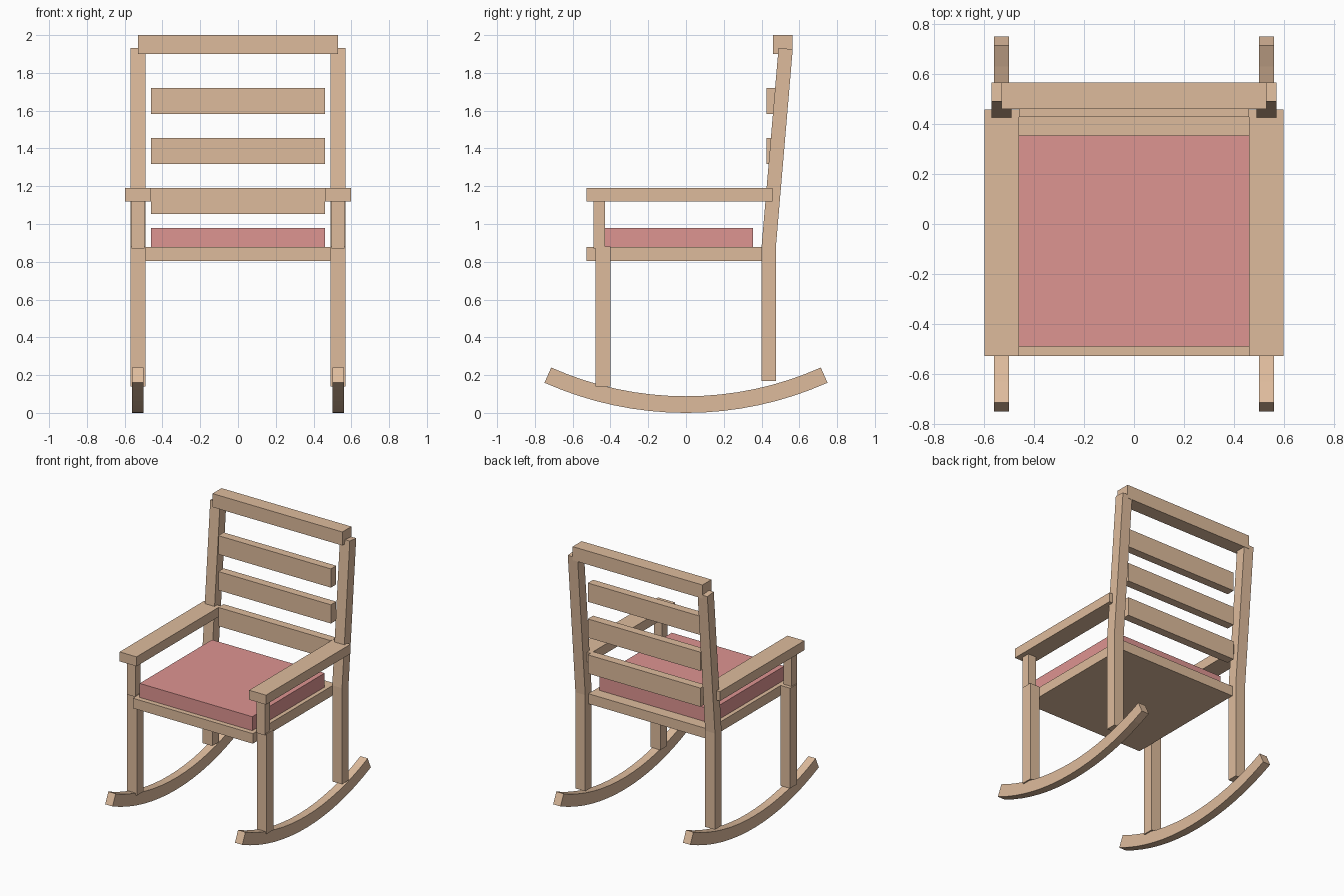
import bpy, math

if "Cube" in bpy.data.objects:
    bpy.data.objects.remove(bpy.data.objects["Cube"])


def material(name, rgb):
    m = bpy.data.materials.new(name)
    m.diffuse_color = (*rgb, 1)
    m.use_nodes = True
    m.node_tree.nodes["Principled BSDF"].inputs["Base Color"].default_value = m.diffuse_color
    return m


WOOD = material("light wood", (0.73, 0.50, 0.335))
FABRIC = material("rose fabric", (0.73, 0.297, 0.285))


def extrude_x(name, profile, x0, x1, mat=WOOD):
    """Solid from a closed (y, z) profile, counter-clockwise seen from +x."""
    n = len(profile)
    verts = [(x, y, z) for x in (x0, x1) for y, z in profile]
    faces = [tuple(reversed(range(n))), tuple(range(n, 2 * n))]
    faces += [(i, (i + 1) % n, n + (i + 1) % n, n + i) for i in range(n)]
    me = bpy.data.meshes.new(name)
    me.from_pydata(verts, [], faces)
    me.materials.append(mat)
    ob = bpy.data.objects.new(name, me)
    bpy.context.collection.objects.link(ob)
    return ob


def box(name, x, y, z, mat=WOOD):
    return extrude_x(name, [(y[0], z[0]), (y[1], z[0]), (y[1], z[1]), (y[0], z[1])], *x, mat)


def mirrored(ob):
    ob.modifiers.new("left side", 'MIRROR')
    return ob


# Curved rockers
R_OUT, R_IN, HALF, SEGS = 1.838, 1.75, 0.42, 16
angles = [-HALF + 2 * HALF * i / SEGS for i in range(SEGS + 1)]


def arc(r):
    return [(r * math.sin(a), R_OUT - r * math.cos(a)) for a in angles]


mirrored(extrude_x("rocker", arc(R_OUT) + arc(R_IN)[::-1], 0.50, 0.56))

# Legs, arm supports and armrests
mirrored(box("front_leg", (0.49, 0.57), (-0.48, -0.40), (0.14, 0.88)))
mirrored(box("back_leg", (0.49, 0.57), (0.40, 0.476), (0.17, 0.88)))
mirrored(box("arm_support", (0.495, 0.563), (-0.49, -0.428), (0.87, 1.125)))
mirrored(box("armrest", (0.46, 0.598), (-0.527, 0.458), (1.12, 1.19)))

# Leaning back posts
mirrored(extrude_x("back_post", [(0.40, 0.88), (0.476, 0.88), (0.565, 1.925), (0.49, 1.932)],
                   0.49, 0.57))

# Seat and cushion
box("seat", (-0.49, 0.49), (-0.527, 0.44), (0.803, 0.877))
box("cushion", (-0.46, 0.46), (-0.49, 0.354), (0.877, 0.98), FABRIC)

# Back slats and top rail
for i in range(3):
    z = 1.053 + 0.265 * i
    box(f"back_slat_{i + 1}", (-0.46, 0.46), (0.427, 0.489), (z, z + 0.138))
box("top_rail", (-0.53, 0.53), (0.46, 0.565), (1.90, 2.0))
